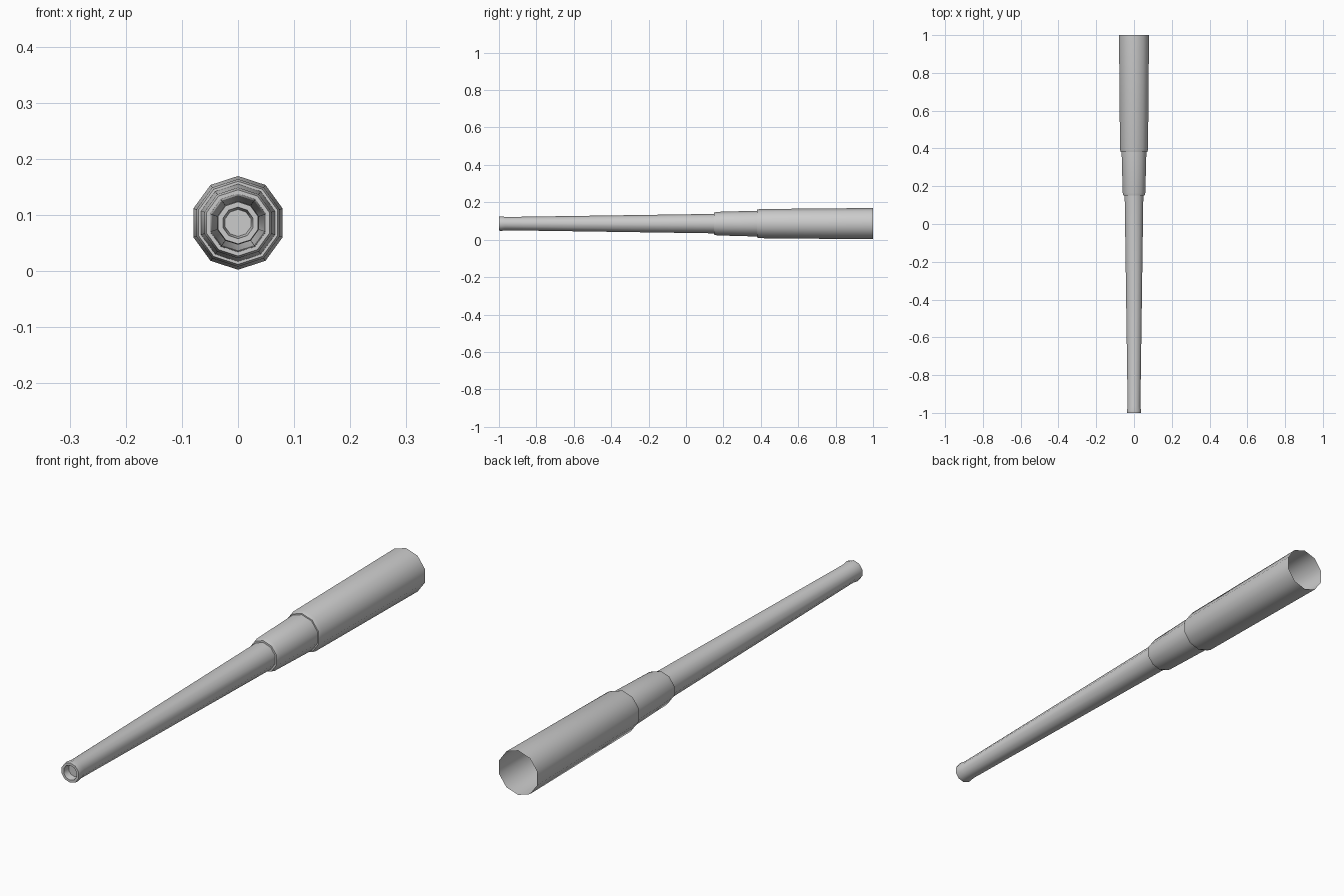
import bpy, bmesh, math

if "Cube" in bpy.data.objects:
    bpy.data.objects.remove(bpy.data.objects["Cube"])

SIDES = 10
CENTRE_Z = 0.086


def lathe(name, profile, cap_end=False):
    """Revolve (y, radius) points about the long axis, with a corner pointing up."""
    bm = bmesh.new()
    rings = []
    for y, r in profile:
        angles = [math.pi / 2 + 2 * math.pi * i / SIDES for i in range(SIDES)]
        rings.append([bm.verts.new((r * math.cos(a), y, CENTRE_Z + r * math.sin(a)))
                      for a in angles])
    for a, b in zip(rings, rings[1:]):
        for i in range(SIDES):
            j = (i + 1) % SIDES
            bm.faces.new((a[i], a[j], b[j], b[i]))
    if cap_end:
        bm.faces.new(rings[-1])
    bmesh.ops.recalc_face_normals(bm, faces=bm.faces)
    mesh = bpy.data.meshes.new(name)
    bm.to_mesh(mesh)
    bm.free()
    # make the tube walls face outward
    wall = max(mesh.polygons, key=lambda p: p.area)
    if wall.normal.z * (wall.center.z - CENTRE_Z) + wall.normal.x * wall.center.x < 0:
        mesh.flip_normals()
    obj = bpy.data.objects.new(name, mesh)
    bpy.context.collection.objects.link(obj)
    bpy.ops.object.select_all(action='DESELECT')
    obj.select_set(True)
    bpy.context.view_layer.objects.active = obj
    bpy.ops.object.shade_smooth_by_angle(angle=math.radians(40))
    return obj


# Slim eyepiece tube with flared lip and recessed, closed eye hole
lathe("eyepiece_tube", [(0.155, 0.052), (-0.965, 0.0355), (-0.988, 0.039),
                        (-1.0, 0.0375), (-1.0, 0.028), (-0.975, 0.024)], cap_end=True)

# Middle draw tube with chamfered front collar
lathe("middle_tube", [(0.385, 0.069), (0.165, 0.063), (0.15, 0.059), (0.15, 0.052)])

# Wide main barrel, open at the back
lathe("main_barrel", [(1.0, 0.0835), (0.395, 0.078), (0.38, 0.074), (0.38, 0.069)])
